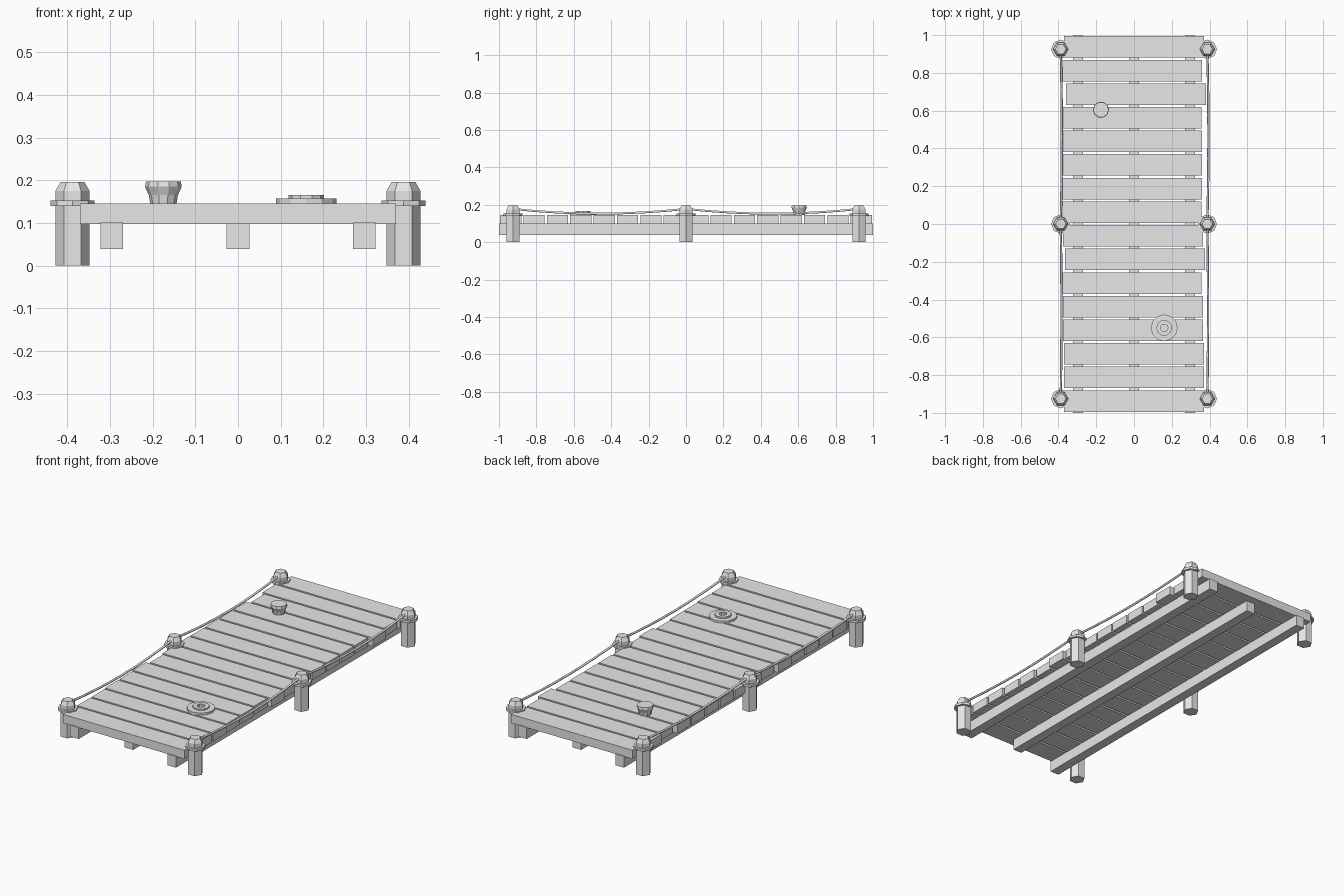
import bpy, bmesh
from math import cos, sin, pi

if "Cube" in bpy.data.objects:
    bpy.data.objects.remove(bpy.data.objects["Cube"])

grey = bpy.data.materials.new("plain grey")
grey.use_nodes = True
colour = (0.8, 0.8, 0.8, 1)
grey.diffuse_color = colour
grey.node_tree.nodes["Principled BSDF"].inputs["Base Color"].default_value = colour


def finish(name, bm):
    bmesh.ops.recalc_face_normals(bm, faces=bm.faces)
    mesh = bpy.data.meshes.new(name)
    bm.to_mesh(mesh)
    bm.free()
    mesh.materials.append(grey)
    obj = bpy.data.objects.new(name, mesh)
    bpy.context.collection.objects.link(obj)
    return obj


def box(name, centre, size):
    bm = bmesh.new()
    bmesh.ops.create_cube(bm, size=1)
    bmesh.ops.scale(bm, vec=size, verts=bm.verts)
    bmesh.ops.translate(bm, vec=centre, verts=bm.verts)
    return finish(name, bm)


def lathe(name, x, y, profile, sides, closed=False):
    """Sweep (radius, height) points around a vertical axis."""
    bm = bmesh.new()
    rings = [[bm.verts.new((x + r * cos(2 * pi * i / sides),
                            y + r * sin(2 * pi * i / sides), z))
              for i in range(sides)] for r, z in profile]
    pairs = list(zip(rings, rings[1:]))
    if closed:
        pairs.append((rings[-1], rings[0]))
    else:
        bm.faces.new(rings[0])
        bm.faces.new(rings[-1])
    for a, b in pairs:
        for i in range(sides):
            j = (i + 1) % sides
            bm.faces.new((a[i], a[j], b[j], b[i]))
    return finish(name, bm)


def ring(name, x, y, inner, outer, low, high, sides):
    return lathe(name, x, y, [(inner, low), (outer, low), (outer, high), (inner, high)],
                 sides, closed=True)


def rope(name, x, bow, y0, y1):
    """Sagging rope between two post tops."""
    curve = bpy.data.curves.new(name, "CURVE")
    curve.dimensions = "3D"
    curve.bevel_depth = 0.006
    curve.bevel_resolution = 1
    curve.use_fill_caps = True
    spline = curve.splines.new("POLY")
    steps = 8
    spline.points.add(steps)
    for i, point in enumerate(spline.points):
        t = i / steps
        sag = 4 * t * (1 - t)
        point.co = (x + bow * sag, y0 + (y1 - y0) * t, 0.178 - 0.025 * sag, 1)
    curve.materials.append(grey)
    bpy.context.collection.objects.link(bpy.data.objects.new(name, curve))


# Deck planks, each nudged a little sideways
shifts = [0, -.01, .01, -.012, -.01, -.01, -.01, -.012,
          -.006, .005, -.013, -.006, -.006, 0, 0, 0]
for i, shift in enumerate(shifts):
    box(f"plank_{i + 1}", (shift, 0.9375 - 0.125 * i, 0.122), (0.74, 0.114, 0.048))

# Support beams
for name, x, length in (("right_beam", -.296, 2), ("middle_beam", 0, 1.9), ("left_beam", .296, 2)):
    box(name, (x, 0, 0.07), (0.053, length, 0.062))

# Posts with caps, collars and rope runs
post_rows = {"front": -0.925, "middle": 0, "back": 0.925}
for side, x in (("right", -0.388), ("left", 0.388)):
    for row, y in post_rows.items():
        lathe(f"{row}_{side}_post", x, y,
              [(.04, 0), (.04, .175), (.028, .196)], 6)
        ring(f"{row}_{side}_collar", x, y, .034, .051, .14, .153, 8)
    rope(f"front_{side}_rope", x, 0.004, post_rows["front"], 0)
    rope(f"back_{side}_rope", x, 0.006, 0, post_rows["back"])

# Mooring stub
lathe("mooring_stub", -0.175, 0.605,
      [(.031, .145), (.034, .165), (.043, .185), (.041, .197)], 10)

# Coiled rope in two stacked rings
ring("coil_outer_ring", 0.16, -0.55, .036, .071, .145, .157, 12)
ring("coil_upper_ring", 0.16, -0.55, .02, .042, .15, .166, 10)
